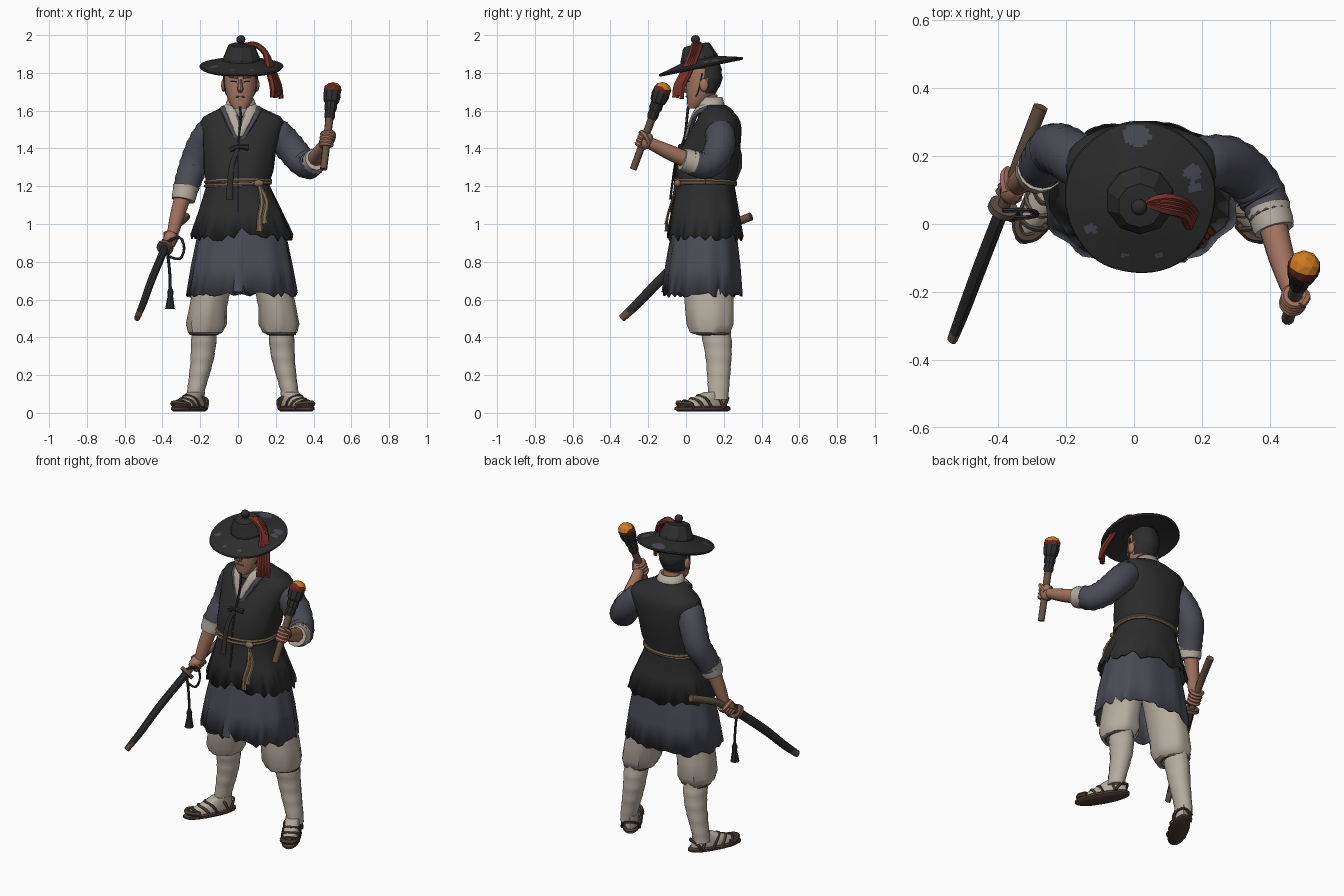
import bpy, bmesh, math, random
from mathutils import Vector, Matrix
random.seed(4)
V = Vector

def mat(name, r, g, b):
    m = bpy.data.materials.new(name)
    m.diffuse_color = (r, g, b, 1)
    return m
BLACK = mat("black cloth", .026, .026, .026)
BLUE = mat("slate cloth", .068, .07, .09)
CREAM = mat("cream linen", .46, .41, .345)
SKIN = mat("skin", .36, .17, .115)
RED = mat("red tassel", .17, .03, .022)
ORANGE = mat("ember orange", .62, .2, .015)
EMBER = mat("dark ember red", .13, .022, .014)
WOOD = mat("brown wood", .13, .085, .058)
ROPE = mat("tan rope", .21, .145, .085)
SHOE = mat("dark straw", .075, .05, .037)

def finish(name, bm, mats, angle=40, rule=None, mw=None, thick=0):
    bmesh.ops.recalc_face_normals(bm, faces=bm.faces)
    bm.normal_update()
    for f in bm.faces:
        f.smooth = angle > 0
        if rule:
            f.material_index = rule(f.calc_center_median(), f.normal)
    me = bpy.data.meshes.new(name)
    bm.to_mesh(me)
    bm.free()
    for m in (mats if isinstance(mats, list) else [mats]):
        me.materials.append(m)
    if angle > 0:
        me.set_sharp_from_angle(angle=math.radians(angle))
    ob = bpy.data.objects.new(name, me)
    bpy.context.collection.objects.link(ob)
    if mw:
        ob.matrix_world = mw
    if thick:
        mod = ob.modifiers.new("thickness", 'SOLIDIFY')
        mod.thickness = thick
    return ob

def bridge(name, rings, mats, caps=(True, True), **kw):
    bm = bmesh.new()
    vs = [[bm.verts.new(p) for p in r] for r in rings]
    n = len(vs[0])
    for a, b in zip(vs, vs[1:]):
        for i in range(n):
            bm.faces.new((a[i], a[(i + 1) % n], b[(i + 1) % n], b[i]))
    if caps[0]: bm.faces.new(vs[0][::-1])
    if caps[1]: bm.faces.new(vs[-1])
    return finish(name, bm, mats, **kw)

# horizontal rings (x, y, z, rx, ry, wave); first ring may be a torn hem with a front notch
def loft(name, rings, mats, n=24, p=2, jag=0, notch=0, k=9, **kw):
    out = []
    for i, r in enumerate(rings):
        x, y, z, rx, ry = r[:5]
        w = r[5] if len(r) > 5 else 0
        ring = []
        for j in range(n):
            a = 2 * math.pi * j / n - math.pi / 2
            c, s = math.cos(a), math.sin(a)
            f = 1 + w * math.sin(k * a + .6 * math.sin(3 * a))
            d = min(j, n - j) * 2 * math.pi / n
            dz = random.uniform(-jag, jag) + notch * max(0, 1 - d / .13) if i == 0 else 0
            ring.append(V((x + f * rx * math.copysign(abs(c) ** (2 / p), c),
                           y + f * ry * math.copysign(abs(s) ** (2 / p), s), z + dz)))
        out.append(ring)
    return bridge(name, out, mats, **kw)

# tube along a smoothed path
def tube(name, pts, radii, mats, n=10, flat=1, up=None, sub=3, crease=0, **kw):
    P = [V(p) for p in pts]
    R = list(radii) if isinstance(radii, (list, tuple)) else [radii] * len(P)
    Q, S = [], []
    for i in range(len(P) - 1):
        a, b, c, d = P[max(i - 1, 0)], P[i], P[i + 1], P[min(i + 2, len(P) - 1)]
        for q in range(sub):
            t = q / sub
            Q.append(.5 * (2 * b + (c - a) * t + (2 * a - 5 * b + 4 * c - d) * t * t + (3 * b - a - 3 * c + d) * t ** 3))
            S.append(R[i] + (R[i + 1] - R[i]) * t)
    Q.append(P[-1]); S.append(R[-1])
    if not up:
        d = P[-1] - P[0]
        k = min(range(3), key=lambda i: abs(d[i]))
        up = [float(i == k) for i in range(3)]
    rings = []
    for i, c in enumerate(Q):
        t = (Q[min(i + 1, len(Q) - 1)] - Q[max(i - 1, 0)]).normalized()
        a = t.cross(V(up)).normalized()
        b = a.cross(t)
        r = S[i] * (1 + crease * (-1) ** i)
        rings.append([c + r * (a * math.cos(u) + flat * b * math.sin(u))
                      for u in (2 * math.pi * j / n for j in range(n))])
    return bridge(name, rings, mats, **kw)

def ball(name, c, r, mats, sub=2, rot=None, **kw):
    bm = bmesh.new()
    bmesh.ops.create_icosphere(bm, subdivisions=sub, radius=1)
    M = Matrix.Translation(c) @ (rot or Matrix()) @ Matrix.Diagonal((*r, 1))
    bmesh.ops.transform(bm, matrix=M, verts=bm.verts)
    return finish(name, bm, mats, **kw)

# legs, leg wraps and straw shoes, mirrored about x = 0.025
for s, side in ((-1, "right"), (1, "left")):
    X = lambda d: .025 + s * d
    loft(side + "_trouser", [(X(d), y, z, rx, ry, w) for d, y, z, rx, ry, w in (
        (.205, .14, .41, .06, .07, 0), (.198, .13, .425, .09, .105, .05), (.192, .13, .47, .108, .122, .05),
        (.183, .125, .56, .1, .128, .03), (.155, .12, .7, .1, .13, 0), (.09, .12, .95, .1, .12, 0))], CREAM, k=7)
    tube(side + "_knee_tie", [(X(.205) + .071 * math.cos(a), .145 + .083 * math.sin(a), .418)
         for a in (math.pi * i / 8 for i in range(17))], .008, WOOD, n=6, up=(0, 0, 1), sub=1)
    calf = [(.203, .155, .44, .066, .08), (.207, .168, .36, .065, .074), (.215, .173, .28, .06, .066),
            (.23, .173, .2, .053, .06), (.247, .172, .12, .046, .054), (.258, .165, .04, .045, .056)]
    rings = []
    for a, b in zip(calf, calf[1:]):
        for t, g in ((0, 1.02), (.5, 1.0), (.6, 1.035)):
            d, y, z, rx, ry = (u + (v - u) * t for u, v in zip(a, b))
            rings.append((X(d), y, z, rx * g, ry * g))
    loft(side + "_leg_wrap", rings, CREAM, n=16, angle=60)
    M = Matrix.Translation((X(.283), .088, 0)) @ Matrix.Rotation(s * math.radians(29), 4, 'Z')
    loft(side + "_shoe_sole", [(0, 0, .008, .045, .15), (0, 0, .016, .055, .165), (0, 0, .028, .055, .165),
         (0, 0, .036, .047, .155)], SHOE, p=2.2, mw=M)
    loft(side + "_sock", [(0, 0, .03, .046, .15), (0, .01, .055, .046, .135), (0, .04, .08, .043, .1),
         (0, .075, .11, .04, .065)], CREAM, n=16, mw=M)
    for i, (y0, y1, h) in enumerate(((-.08, -.11, .064), (-.02, -.07, .076), (.03, -.03, .092), (.1, .05, .1), (.1, .15, .08))):
        tube(side + "_shoe_strap_%d" % i, [(-.05, y0, .025), (-.042, (y0 + y1) / 2, h * .8), (0, y1, h),
             (.042, (y0 + y1) / 2, h * .8), (.05, y0, .025)], .008, WOOD if i % 2 else SHOE, n=6, up=(0, 1, 0), mw=M)
    tube(side + "_toe_cover", [(-.043, -.08, .04), (-.03, -.125, .048), (0, -.145, .052), (.03, -.125, .048),
         (.043, -.08, .04)], .015, SHOE, n=6, up=(0, 0, 1), mw=M)

# robe skirt and sleeveless vest
loft("robe_skirt", [(.02, .09, .625, .29, .208, .03), (.02, .093, .78, .265, .195, .025), (.02, .098, .94, .235, .172, .01),
     (.01, .1, 1.15, .16, .145)], BLUE, n=56, p=2.3, jag=.014, notch=.05, k=11, caps=(False, True), thick=.008)
tube("robe_overlap", [(.012, -.075, .95), (.008, -.105, .78), (0, -.122, .64)], [.014, .02, .026], BLUE, n=6, flat=.3, up=(0, 1, 0))
loft("vest", [(.02, .1, .93, .268, .2, .025), (.012, .1, 1.07, .218, .178, .02), (0, .102, 1.205, .168, .155),
     (0, .102, 1.23, .17, .157), (.003, .108, 1.28, .183, .165, .015), (.01, .13, 1.4, .192, .157, .01),
     (.02, .16, 1.5, .214, .135), (.022, .17, 1.54, .222, .118), (.022, .17, 1.568, .205, .105),
     (.018, .155, 1.61, .12, .085), (.015, .14, 1.63, .08, .07)],
     BLACK, n=56, p=2.35, jag=.022, notch=.07, k=10, caps=(False, True), thick=.008)
tube("front_seam", [(.0, -.026, 1.4), (0, -.056, 1.28), (0, -.058, 1.2), (.0, -.08, 1.06)], .006, BLACK, n=6)

# rope belt with hanging ends
for i, dz in enumerate((0, .016)):
    tube("belt_%d" % i, [(.172 * math.copysign(abs(math.cos(a)) ** .85, math.cos(a)),
         .102 + .16 * math.copysign(abs(math.sin(a)) ** .85, math.sin(a)), 1.21 + dz + .008 * math.cos(a + i))
         for a in (math.pi * j / 18 for j in range(37))], .0095, ROPE, n=6, up=(0, 0, 1), sub=1)
ball("belt_knot", (.11, -.045, 1.215), (.028, .02, .02), ROPE)
for i, (x, z) in enumerate(((.115, .96), (.14, 1.0))):
    tube("belt_end_%d" % i, [(.11, -.05, 1.21), (x + .012, -.075, 1.12), (x, -.098, 1.04), (x, -.105, z)],
         [.01, .013, .014, .019], ROPE, n=6, flat=.5, up=(0, 1, 0))

# collar, neck and vest ties
tube("neck", [(.013, .13, 1.52), (.012, .11, 1.68)], [.062, .055], SKIN, n=14)
loft("collar", [(.015, .135, 1.57, .095, .085), (.015, .13, 1.63, .082, .075), (.013, .13, 1.672, .066, .062)],
     CREAM, caps=(False, False), thick=.01)
for s in (-1, 1):
    for nm, off, m, r in (("collar_fold", 0, CREAM, .027), ("robe_lapel", .026, BLUE, .02)):
        tube(nm + ("_left" if s > 0 else "_right"), [(.015 + s * (.07 + off), .115, 1.625 - off * .4),
             (.015 + s * (.056 + off), .06, 1.6 - off * .4), (.012 + s * (.03 + off * .9), .03 + off * .2, 1.54 - off * .4),
             (.008 + s * off * .4, .002, 1.465 - off)], [r, r, r, r * .5], m, n=8, flat=.55, up=(0, 1, 0))
tube("chin_cord", [(.01, .012, 1.62), (.015, .005, 1.56), (.005, -.005, 1.47), (.0, -.028, 1.4)], .007, BLACK, n=6)
for s in (-1, 1):
    tube("cheek_cord", [(.012 + s * .09, .085, 1.8), (.012 + s * .076, .06, 1.69), (.01, .008, 1.615)], .004, BLACK, n=5)
tube("tie_bow", [(-.045, -.025, 1.39), (0, -.037, 1.41), (.055, -.027, 1.405)], [.016, .012, .018], BLACK, n=6, flat=.6)
tube("tie_ribbon", [(0, -.037, 1.4), (-.03, -.058, 1.32), (-.042, -.072, 1.22), (-.045, -.083, 1.13)],
     [.01, .014, .016, .018], BLACK, n=6, flat=.4, up=(0, 1, 0))

# head: hair at the back by position
loft("head", [(.012, .04, 1.612, .034, .03), (.012, .056, 1.64, .058, .05), (.012, .08, 1.69, .076, .077),
     (.012, .09, 1.73, .083, .088), (.012, .095, 1.77, .085, .09), (.012, .1, 1.82, .086, .09), (.012, .1, 1.88, .06, .065)],
     [SKIN, BLACK], n=28, p=2.2, rule=lambda c, n: int((c.y > .105 and c.z > 1.685) or c.z > 1.82))
ball("hair_back", (.012, .115, 1.775), (.086, .08, .085), BLACK)
tube("nose", [(.012, .006, 1.765), (.012, -.004, 1.735), (.012, -.008, 1.715), (.012, .008, 1.705)],
     [.008, .012, .017, .012], SKIN, n=8)
tube("mouth", [(-.01, .004, 1.673), (.012, -.0, 1.675), (.034, .004, 1.673)], .0035, WOOD, n=6)
for s in (-1, 1):
    ball("ear", (.012 + s * .088, .095, 1.735), (.014, .024, .036), SKIN)
    tube("eye", [(.012 + s * .02, .005, 1.754), (.012 + s * .05, .019, 1.756)], .0045, BLACK, n=6)
    tube("brow", [(.012 + s * .016, .003, 1.773), (.012 + s * .055, .019, 1.777)], .005, WOOD, n=6)

# tilted hat with worn patches
H = Matrix.Translation((.018, .077, 1.838)) @ Matrix.Rotation(math.radians(11.7), 4, 'X')
spots = ((-.01, .19, .042), (.155, .08, .028), (.16, .035, .02), (-.145, -.09, .018), (-.05, -.17, .012), (.06, -.17, .012))
brim = [(.1, .016), (.215, -.014), (.222, -.006)] + [(.219 - .0075 * i, .0 + .002 * i) for i in range(17)]
loft("hat_brim", [(0, 0, z, r, r * 1.03, .008 * (r > .12)) for r, z in brim], [BLACK, BLUE], n=96, k=5, mw=H,
     rule=lambda c, n: int(n.z > .5 and any((c.x - x) ** 2 + ((c.y - y) * 1.3) ** 2 < r * r for x, y, r in spots)))
loft("hat_crown", [(0, 0, z, r, r) for r, z in ((.104, .01), (.1, .045), (.095, .052), (.076, .1), (.066, .113), (.02, .117))],
     BLACK, n=10, mw=H, angle=20)
tube("hat_finial_post", [(0, 0, .1), (0, 0, .135)], [.022, .012], BLACK, n=8, mw=H)
ball("hat_finial", (.015, .05, 1.977), (.025, .025, .023), BLACK)
for i in range(4):
    o = .011 * (i - 1.5)
    tube("red_tassel_%d" % i, [(.035, .062, 1.945), (.09, .06 + o, 1.95), (.145, .045 + o, 1.905), (.175 + o * .7, .005 + o, 1.81),
         (.2 + o, -.035 + o, 1.73), (.205 + o * 1.4, -.042 + o * 1.2, 1.655 + random.uniform(0, .025))],
         [.012, .015, .016, .016, .017, .013], RED, n=6)

# fist: palm and four fingers curled round a shaft
def fist(side, c, axis, back):
    c, axis = V(c), V(axis).normalized()
    u = (V(back) - V(back).dot(axis) * axis).normalized()
    w = axis.cross(u)
    rot = Matrix((u, w, axis)).transposed().to_4x4()
    ball(side + "_palm", c + u * .012, (.036, .036, .05), SKIN, rot=rot)
    for i in range(4):
        o = c + axis * (.02 * (i - 1.5))
        tube(side + "_finger_%d" % i, [o + .029 * (u * math.cos(a) + w * math.sin(a)) for a in (.2, 1.1, 2, 2.9, 3.8, 4.6)],
             .0125, SKIN, n=6, up=axis, sub=2)
    tube(side + "_thumb", [c + u * .03 - w * .02, c - w * .034 + axis * .03, c - u * .03 - w * .02 + axis * .04], [.016, .014, .01], SKIN, n=6)

# right arm holding the sword
tube("right_sleeve", [(-.11, .165, 1.5), (-.155, .18, 1.475), (-.2, .21, 1.4), (-.235, .22, 1.31), (-.263, .185, 1.23), (-.28, .16, 1.17)],
     [.07, .08, .078, .076, .071, .064], BLUE, n=16, sub=4, crease=.025)
tube("right_cuff", [(-.276, .165, 1.195), (-.29, .148, 1.125)], [.069, .062], CREAM, n=14, crease=.02, angle=30)
tube("right_forearm", [(-.285, .158, 1.17), (-.32, .135, 1.05), (-.345, .115, .95)], [.045, .039, .03], SKIN, n=10)
fist("right", (-.36, .11, .92), (.06, .16, .11), (.3, .1, 1))
tube("scabbard", [(-.535, -.34, .5), (-.5, -.25, .585), (-.455, -.13, .71), (-.387, .045, .872)], [.02, .025, .027, .027],
     [BLACK, WOOD], n=10, flat=.75, sub=6, rule=lambda c, n: int(c.z < .535))
tube("sword_guard", [(-.39, .04, .868), (-.383, .054, .88)], .044, WOOD, n=16)
tube("sword_grip", [(-.387, .045, .872), (-.335, .19, .975), (-.275, .345, 1.04)], [.018, .021, .022], WOOD, n=10, sub=6)
tube("sword_cord", [(-.385, .04, .9), (-.31, .04, .93), (-.285, .03, .87), (-.31, .02, .815), (-.37, .02, .83)], .007, BLACK, n=6, up=(0, 1, 0))
tube("tassel_cord", [(-.375, .03, .86), (-.362, .03, .75), (-.358, .03, .64)], .008, BLACK, n=6)
tube("sword_tassel", [(-.358, .03, .665), (-.358, .03, .64), (-.358, .03, .62), (-.36, .03, .55)], [.008, .017, .014, .026], BLACK, n=8, sub=1)

# left arm holding the torch
tube("left_sleeve", [(.16, .17, 1.5), (.21, .18, 1.475), (.275, .18, 1.405), (.335, .14, 1.335), (.378, .08, 1.31), (.402, .02, 1.332)],
     [.07, .08, .08, .077, .072, .062], BLUE, n=16, sub=4, crease=.025)
tube("left_cuff", [(.395, .045, 1.322), (.414, -.018, 1.343)], [.067, .061], CREAM, n=14, crease=.02, angle=30)
tube("left_forearm", [(.405, .01, 1.338), (.435, -.1, 1.385), (.465, -.195, 1.43)], [.045, .039, .03], SKIN, n=10)
A, B = V((.453, -.28, 1.29)), V((.505, -.113, 1.745))
L = lambda t: A + (B - A) * t
fist("left", L(.34), B - A, (.1, 1, -.1))
tube("torch_handle", [A, L(.7)], [.019, .022], WOOD, n=9)
tube("torch_wrap", [L(t) for t in (.58, .62, .68, .7, .77, .79, .86, .92)], [.023, .03, .028, .034, .034, .042, .048, .045],
     BLACK, n=10, sub=1, angle=20)
ball("torch_ember", L(.92), (.049, .049, .043), [EMBER, ORANGE], angle=0,
     rule=lambda c, n: int(n.dot(V((.1, .5, .85))) > .45))
